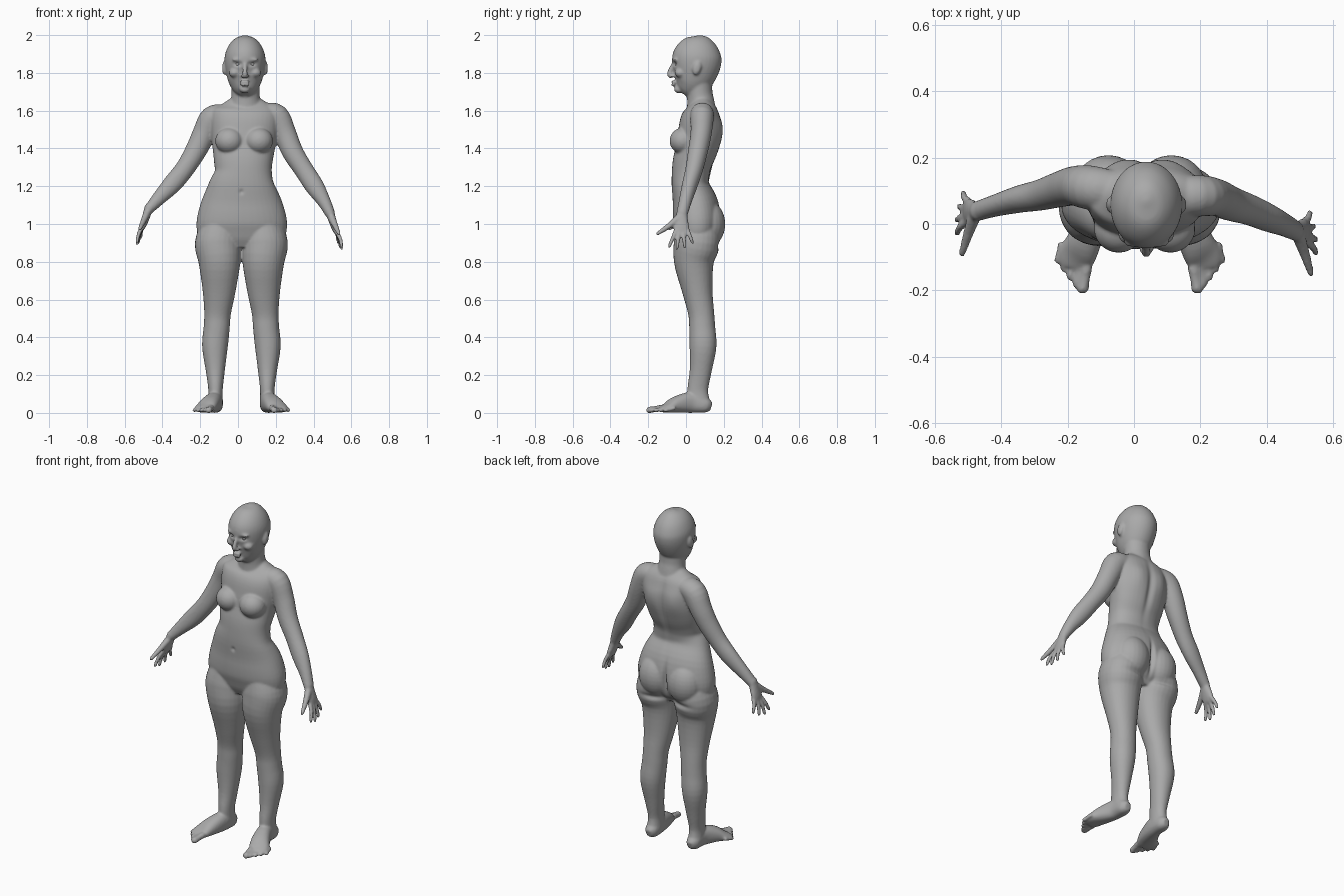
import bpy, bmesh, math
from mathutils import Vector, Matrix

cube = bpy.data.objects.get("Cube")
if cube:
    bpy.data.objects.remove(cube, do_unlink=True)

skin = bpy.data.materials.new("grey_clay")
skin.use_nodes = True
GREY = (0.4, 0.4, 0.4, 1)
skin.diffuse_color = GREY
skin.node_tree.nodes["Principled BSDF"].inputs["Base Color"].default_value = GREY

X, Y, Z = Vector((1, 0, 0)), Vector((0, 1, 0)), Vector((0, 0, 1))
MID = 0.018          # body centre line
HEAD_X = 0.037       # the head leans slightly to its left
SIDES = (-1, 1)
bm = bmesh.new()     # every part is gathered here, then fused


def spline(a, b, c, d, t):
    """Catmull-Rom blend of four control rows."""
    return [0.5 * (2 * q + (r - p) * t + (2 * p - 5 * q + 4 * r - s) * t * t
                   + (3 * q - p - 3 * r + s) * t ** 3) for p, q, r, s in zip(a, b, c, d)]


def loft(rows, ref=Y, power=2.0, sides=28, steps=4):
    """Skin a tube through rows of (x, y, z, half width, half depth along ref)."""
    pad = [rows[0]] + list(rows) + [rows[-1]]
    path = [spline(*pad[i:i + 4], k / steps) for i in range(len(rows) - 1) for k in range(steps)]
    path.append(list(rows[-1]))
    rings = []
    for i, row in enumerate(path):
        before, after = path[max(i - 1, 0)], path[min(i + 1, len(path) - 1)]
        axis = (Vector(after[:3]) - Vector(before[:3])).normalized()
        v = (ref - axis * ref.dot(axis)).normalized()
        u = v.cross(axis)
        ring = []
        for k in range(sides):
            c, s = math.cos(math.tau * k / sides), math.sin(math.tau * k / sides)
            cu = math.copysign(abs(c) ** (2 / power), c) * max(row[3], 0.001)
            sv = math.copysign(abs(s) ** (2 / power), s) * max(row[4], 0.001)
            p = Vector(row[:3]) + u * cu + v * sv
            p.z = max(p.z, 0)
            ring.append(bm.verts.new(p))
        rings.append(ring)
    for r, q in zip(rings, rings[1:]):
        for k in range(sides):
            n = (k + 1) % sides
            bm.faces.new((r[k], r[n], q[n], q[k]))
    bm.faces.new(rings[0][::-1])
    bm.faces.new(rings[-1])


def blob(loc, radii, tilt=0):
    m = Matrix.Translation(loc) @ Matrix.Rotation(tilt, 4, 'X') @ Matrix.Diagonal((*radii, 1))
    bmesh.ops.create_uvsphere(bm, u_segments=24, v_segments=16, radius=1, matrix=m)


def tube(points, radii):
    loft([(*p, r, r) for p, r in zip(points, radii)], sides=14)


# Torso, from hips to shoulders
loft([(.02, .05, .87, .14, .07), (.02, .055, .92, .22, .1), (.02, .06, 1.0, .24, .125),
      (.02, .05, 1.1, .22, .122), (.022, .024, 1.2, .18, .1), (.028, .025, 1.27, .152, .1),
      (.028, .035, 1.33, .155, .105), (.03, .058, 1.4, .165, .112), (.033, .072, 1.47, .175, .116),
      (.037, .078, 1.55, .18, .108), (.04, .085, 1.605, .17, .085), (.04, .085, 1.645, .11, .055),
      (.04, .085, 1.67, .07, .04)], power=2.2, sides=40)

# Neck
loft([(.04, .085, 1.58, .1, .08), (.04, .078, 1.65, .08, .072), (.04, .072, 1.7, .074, .068),
      (.04, .07, 1.79, .078, .07)])

# Skull and jaw
loft([(HEAD_X, -.015, 1.69, .025, .025), (HEAD_X, -.003, 1.705, .052, .055),
      (HEAD_X, .02, 1.74, .08, .09), (HEAD_X, .042, 1.79, .098, .115),
      (HEAD_X, .055, 1.85, .108, .13), (HEAD_X, .06, 1.9, .105, .127),
      (HEAD_X, .066, 1.95, .083, .1), (HEAD_X, .07, 1.985, .048, .058),
      (HEAD_X, .07, 2.0, .004, .004)], sides=36)

# Face: nose, lips, chin, brow, cheeks, ears
tube([(HEAD_X, -.062, 1.862), (HEAD_X, -.08, 1.82), (HEAD_X, -.087, 1.792), (HEAD_X, -.075, 1.778)],
     (.008, .012, .014, .012))
for z in (1.753, 1.738):
    blob((HEAD_X, -.066, z), (.027, .013, .008))
blob((HEAD_X, -.036, 1.712), (.028, .028, .02))
for s in SIDES:
    blob((HEAD_X + s * .013, -.074, 1.783), (.01, .013, .009))
    blob((HEAD_X + s * .038, -.055, 1.87), (.032, .016, .009))
    blob((HEAD_X + s * .055, -.03, 1.8), (.03, .03, .025))
    blob((HEAD_X + s * .11, .058, 1.825), (.011, .022, .037), -.25)

for s in SIDES:
    # Chest and buttocks
    blob((.032 + s * .078, -.015, 1.44), (.075, .072, .07))
    blob((MID + s * .095, .11, 1.0), (.105, .098, .125))

    # Leg
    leg = [(.11, .06, .99, .1, .11), (.124, .057, .9, .122, .122), (.116, .042, .8, .111, .106),
           (.118, .06, .65, .088, .081), (.126, .08, .53, .071, .069), (.131, .086, .45, .069, .069),
           (.14, .09, .35, .068, .071), (.138, .077, .22, .05, .058), (.137, .062, .12, .038, .055),
           (.138, .07, .05, .041, .058)]
    loft([(MID + s * x, *rest) for x, *rest in leg], power=2.1)

    # Foot with five toes
    foot = [(.138, .134, .032, .018, .022), (.138, .105, .04, .038, .04), (.142, .03, .055, .042, .055),
            (.168, -.05, .044, .052, .044), (.192, -.1, .026, .056, .026), (.2, -.13, .018, .044, .016)]
    loft([(MID + s * x, *rest) for x, *rest in foot], ref=Z, power=2.3)
    for i in range(5):
        t = i / 4
        tip = Vector((MID + s * (.173 + .076 * t), -.2 + .09 * t ** 1.2, .014))
        base = tip + Vector((-s * .012, .07 - .015 * t, .012))
        r = .018 if i == 0 else .0125 - .0005 * i
        tube([base, base.lerp(tip, .6), tip, tip - Y * .01], (r, r * .9, r, r * .4))

# Arms differ a little, since the pose is not quite symmetrical
right_arm = [(-.07, .1, 1.585, .05, .06), (-.135, .11, 1.56, .066, .066), (-.178, .115, 1.48, .062, .06),
             (-.222, .105, 1.39, .057, .054), (-.28, .088, 1.295, .051, .047), (-.345, .075, 1.215, .05, .041),
             (-.42, .055, 1.135, .037, .033), (-.475, .038, 1.075, .026, .03)]
left_arm = [(.14, .085, 1.59, .05, .06), (.203, .085, 1.57, .066, .062), (.248, .08, 1.48, .06, .056),
            (.29, .062, 1.38, .056, .052), (.35, .042, 1.285, .051, .046), (.405, .018, 1.2, .05, .041),
            (.455, -.004, 1.12, .036, .034), (.49, -.022, 1.05, .026, .03)]
for s, arm in zip(SIDES, (right_arm, left_arm)):
    loft(arm)
    # Hand: palm, four fingers and a thumb
    wrist = Vector(arm[-1][:3])
    along = Vector((s * .3, -.03, -.95)).normalized()
    spread = Vector((s * .1, -1, 0)).normalized()
    palm = [(-.02, .024, .027), (.03, .021, .034), (.07, .018, .042), (.1, .013, .04)]
    loft([(*(wrist + along * d), thick, wide) for d, thick, wide in palm])
    for i, length in enumerate((.085, .1, .095, .075)):
        k = 1.5 - i
        base = wrist + along * (.092 - .004 * i) + spread * .02 * k
        tip = base + along * length + spread * .021 * k
        bend = base.lerp(tip, .5) + X * s * .006
        tube([base, bend, tip, tip + along * .006], (.012, .011, .009, .004))
    root = wrist + along * .02 + spread * .018
    knuckle = root + along * .04 + spread * .045
    tip = wrist + along * .105 + spread * .125
    tube([root, knuckle, tip, tip + spread * .006], (.02, .016, .01, .004))

bmesh.ops.recalc_face_normals(bm, faces=bm.faces)
rough = bpy.data.meshes.new("body_parts")
bm.to_mesh(rough)
bm.free()

# Fuse all parts into one skin and soften the joins
body = bpy.data.objects.new("body", rough)
bpy.context.collection.objects.link(body)
remesh = body.modifiers.new("fuse", 'REMESH')
remesh.mode = 'VOXEL'
remesh.voxel_size = .0065
soften = body.modifiers.new("soften", 'SMOOTH')
soften.factor, soften.iterations = .5, 5
graph = bpy.context.evaluated_depsgraph_get()
body.data = bpy.data.meshes.new_from_object(body.evaluated_get(graph))
body.modifiers.clear()


def press(centre, size, push):
    """Push the skin softly around a centre, like a sculpting brush."""
    for vert in body.data.vertices:
        d = vert.co - Vector(centre)
        f = sum((a / b) ** 2 for a, b in zip(d, size))
        if f < 6:
            vert.co += Vector(push) * math.exp(-f)


# Eye sockets, mouth line, spine, folds and navel
for s in SIDES:
    press((HEAD_X + s * .037, -.065, 1.847), (.021, .04, .011), (0, .012, 0))
    press((.035 + s * .08, .2, 1.5), (.055, .06, .08), (0, .012, 0))
    press((MID + s * .09, .17, .885), (.07, .06, .015), (0, -.012, 0))
press((HEAD_X, -.08, 1.745), (.025, .02, .003), (0, .004, 0))
press((.035, .18, 1.42), (.02, .06, .16), (0, -.012, 0))
press((MID, .2, 1.0), (.012, .06, .09), (0, -.025, 0))
press((MID, -.08, 1.17), (.01, .03, .012), (0, .008, 0))

body.data.materials.clear()
body.data.materials.append(skin)
for poly in body.data.polygons:
    poly.material_index = 0

# Eyes
for s, side in zip(SIDES, ("right", "left")):
    bpy.ops.mesh.primitive_uv_sphere_add(segments=20, ring_count=12, radius=.014,
                                         location=(HEAD_X + s * .037, -.043, 1.847))
    eye = bpy.context.object
    eye.name = side + "_eye"
    eye.data.materials.append(skin)
    bpy.ops.object.shade_smooth()

bpy.ops.object.select_all(action='DESELECT')
body.select_set(True)
bpy.context.view_layer.objects.active = body
bpy.ops.object.shade_smooth()
